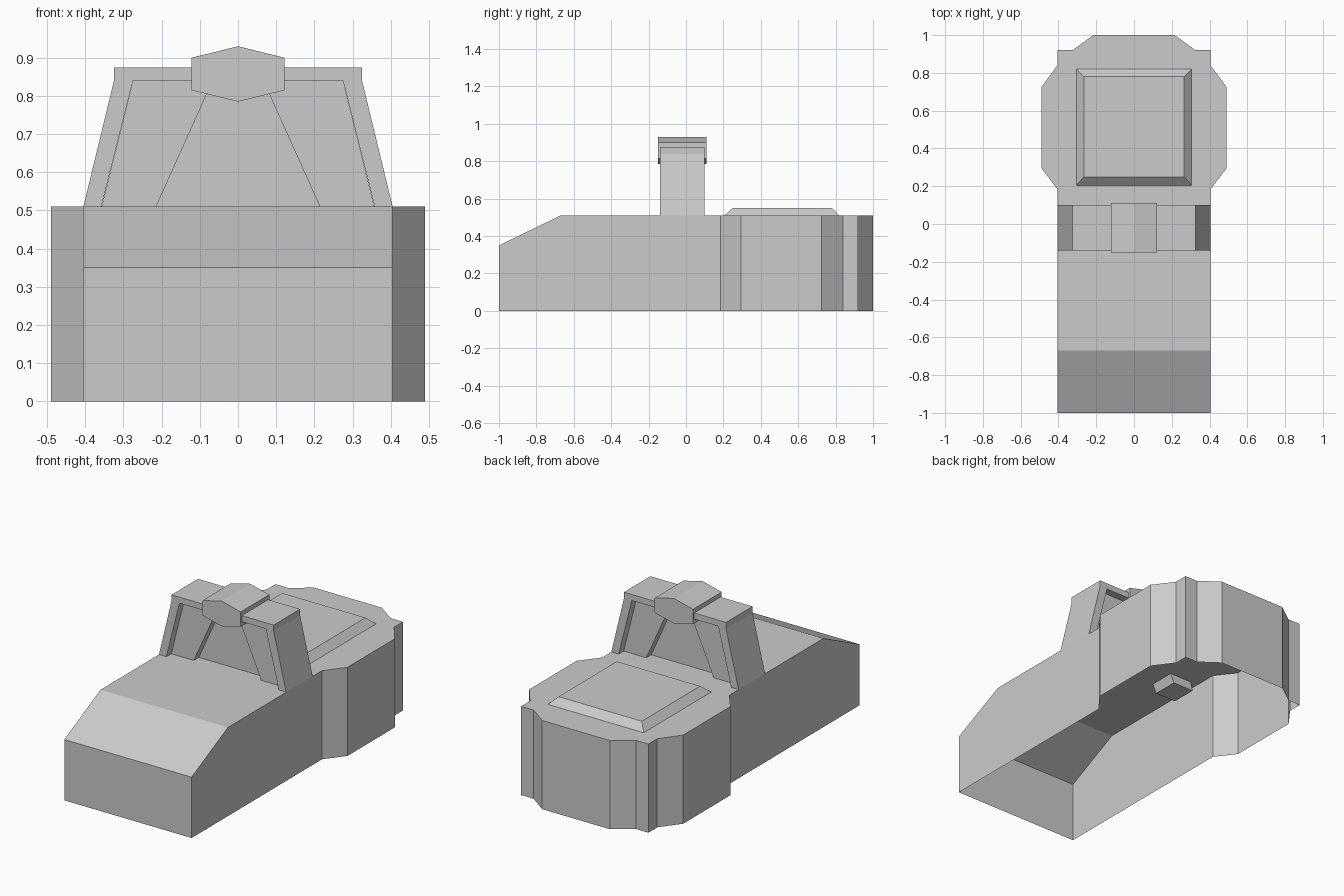
import bpy, bmesh
from mathutils import Vector

if "Cube" in bpy.data.objects:
    bpy.data.objects.remove(bpy.data.objects["Cube"])


def finish(name, bm, recalc=True):
    if recalc:
        bmesh.ops.recalc_face_normals(bm, faces=bm.faces)
    me = bpy.data.meshes.new(name)
    bm.to_mesh(me)
    bm.free()
    ob = bpy.data.objects.new(name, me)
    bpy.context.collection.objects.link(ob)
    return ob


def prism(name, profile, half_depth, y_mid=-0.02):
    """Extrude an x/z profile along y, centred on y_mid."""
    bm = bmesh.new()
    f = bm.faces.new([bm.verts.new((x, y_mid - half_depth, z)) for x, z in profile])
    out = bmesh.ops.extrude_face_region(bm, geom=[f])
    moved = [v for v in out["geom"] if isinstance(v, bmesh.types.BMVert)]
    bmesh.ops.translate(bm, verts=moved, vec=Vector((0, 2 * half_depth, 0)))
    return finish(name, bm)


def mirrored(points):
    """Close a right-half outline with its left-half mirror."""
    return points + [(-x, z) for x, z in reversed(points)]


DECK = 0.51

# Hull: shell open underneath, sloped nose and faceted rear
outline = mirrored([(0.405, -1), (0.405, -0.67), (0.405, 0.185), (0.49, 0.295),
                    (0.49, 0.725), (0.405, 0.84), (0.405, 0.92),
                    (0.325, 0.92), (0.215, 1)])
bm = bmesh.new()
low = [bm.verts.new((x, y, 0)) for x, y in outline]
top = [bm.verts.new((x, y, 0.35 if y < -0.9 else DECK)) for x, y in outline]
n = len(outline)
for i in range(n):
    j = (i + 1) % n
    bm.faces.new((low[i], low[j], top[j], top[i]))
bm.faces.new(top[1:-1])
bm.faces.new((top[0], top[1], top[-2], top[-1]))
finish("hull", bm, recalc=False)

# Rear hatch: low bevelled lid
bm = bmesh.new()
rings = []
for hx, y0, y1, z in ((0.305, 0.205, 0.82, DECK), (0.265, 0.25, 0.78, 0.55)):
    rings.append([bm.verts.new(p) for p in
                  ((-hx, y0, z), (hx, y0, z), (hx, y1, z), (-hx, y1, z))])
for i in range(4):
    j = (i + 1) % 4
    bm.faces.new((rings[0][i], rings[0][j], rings[1][j], rings[1][i]))
bm.faces.new(rings[1])
finish("rear_hatch", bm, recalc=False)

# Arch: outer frame, stepped-in braces and thin centre panel
prism("arch_frame", mirrored([(0.358, DECK), (0.405, DECK), (0.325, 0.84),
                              (0.325, 0.875)])[:4]
      + [(-0.325, 0.875), (-0.325, 0.84), (-0.405, DECK), (-0.358, DECK),
         (-0.275, 0.84), (0.275, 0.84)], 0.12)
for side, label in ((-1, "left"), (1, "right")):
    prism(label + "_brace", [(side * x, z) for x, z in
          ((0.237, 0.46), (0.37, 0.46), (0.275, 0.84), (0.066, 0.84))], 0.075)
prism("centre_panel", mirrored([(0.215, DECK), (0.066, 0.84)]), 0.03)

# Six-sided block on top of the arch
prism("arch_block", [(0, 0.785), (0.122, 0.815), (0.122, 0.9), (0, 0.93),
                     (-0.122, 0.9), (-0.122, 0.815)], 0.13)
